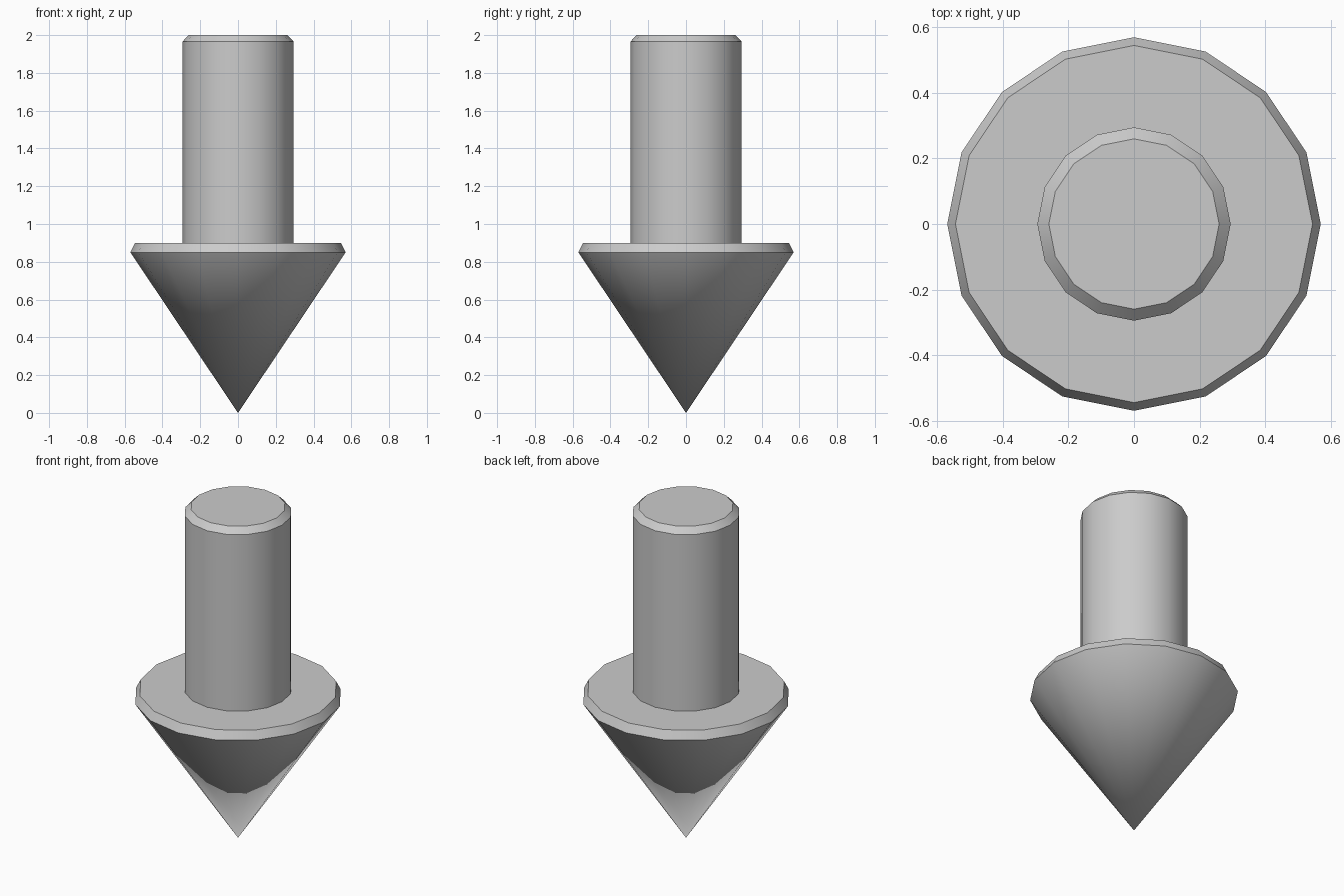
import bpy
import bmesh
import math

if "Cube" in bpy.data.objects:
    bpy.data.objects.remove(bpy.data.objects["Cube"])

SIDES = 16


def lathe(name, profile):
    """Revolve (radius, z) points about z; the first point is a tip, the last ring is capped."""
    bm = bmesh.new()
    tip = bm.verts.new((0, 0, profile[0][1]))
    rings = []
    for r, z in profile[1:]:
        rings.append([bm.verts.new((r * math.cos(2 * math.pi * i / SIDES),
                                    r * math.sin(2 * math.pi * i / SIDES), z))
                      for i in range(SIDES)])
    for i in range(SIDES):
        j = (i + 1) % SIDES
        bm.faces.new((tip, rings[0][j], rings[0][i]))
        for a, b in zip(rings, rings[1:]):
            bm.faces.new((a[i], a[j], b[j], b[i]))
    bm.faces.new(rings[-1])
    bmesh.ops.recalc_face_normals(bm, faces=bm.faces)
    mesh = bpy.data.meshes.new(name)
    bm.to_mesh(mesh)
    bm.free()
    obj = bpy.data.objects.new(name, mesh)
    bpy.context.collection.objects.link(obj)
    bpy.ops.object.select_all(action='DESELECT')
    obj.select_set(True)
    bpy.context.view_layer.objects.active = obj
    bpy.ops.object.shade_smooth_by_angle(angle=math.radians(30))
    return obj


# One turned piece: cone tip, bevelled collar, shoulder, shaft, bevelled top
lathe("pointer_arrow", [
    (0, 0),
    (0.57, 0.85), (0.545, 0.90),
    (0.295, 0.90),
    (0.295, 1.965), (0.26, 2.0),
])
